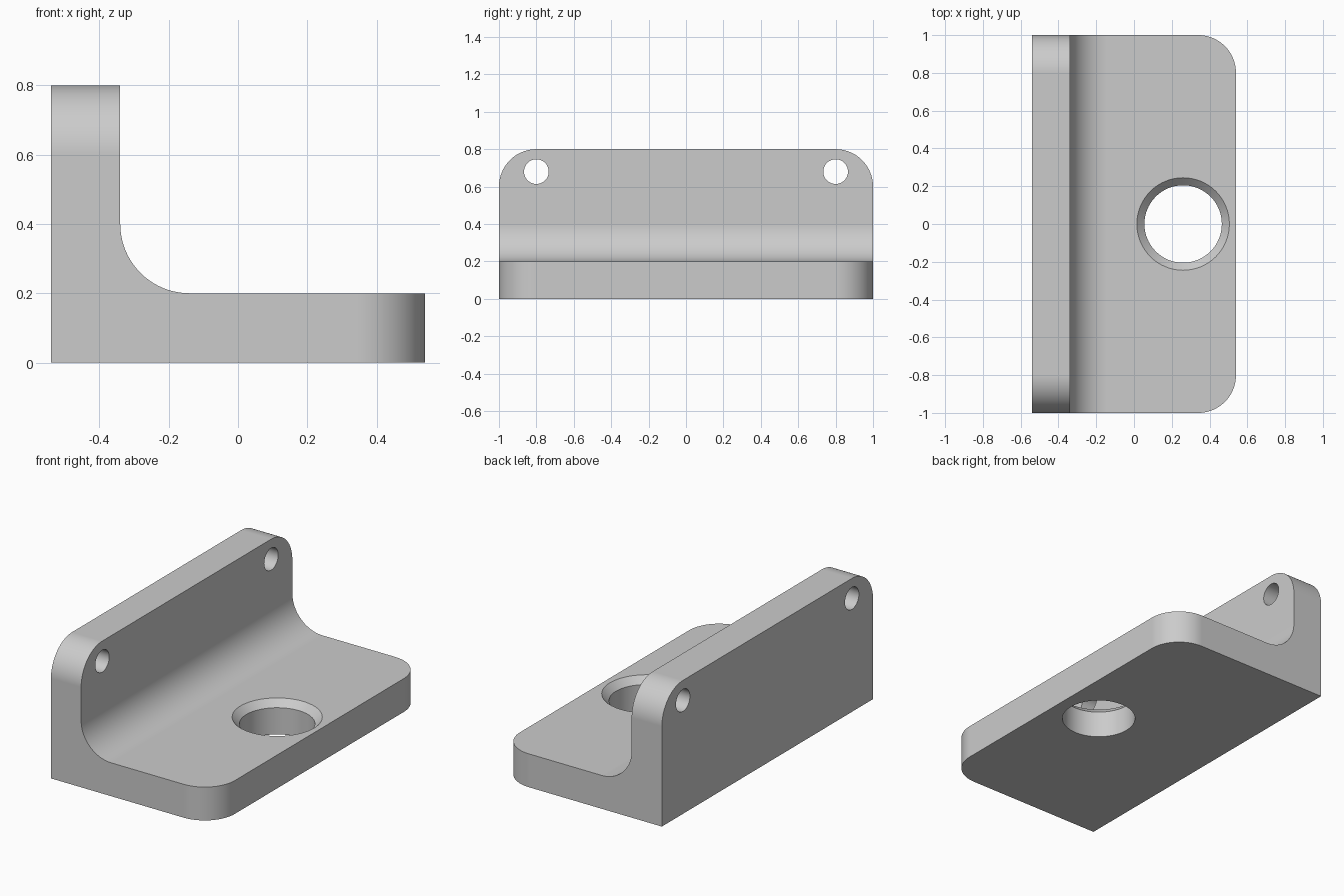
import bpy
import bmesh
import math
from mathutils import Matrix, Vector

cube = bpy.data.objects.get("Cube")
if cube:
    bpy.data.objects.remove(cube, do_unlink=True)

LEFT, RIGHT, HALF_LENGTH = -0.54, 0.54, 1.0
HEIGHT, THICK, RADIUS = 0.8, 0.2, 0.2
INNER = LEFT + THICK

grey = bpy.data.materials.new("plain grey")
grey.use_nodes = True
colour = (0.6, 0.6, 0.6, 1)
grey.diffuse_color = colour
grey.node_tree.nodes["Principled BSDF"].inputs["Base Color"].default_value = colour


def make_object(name, bm):
    bmesh.ops.recalc_face_normals(bm, faces=bm.faces)
    mesh = bpy.data.meshes.new(name)
    bm.to_mesh(mesh)
    bm.free()
    mesh.materials.append(grey)
    obj = bpy.data.objects.new(name, mesh)
    bpy.context.collection.objects.link(obj)
    return obj


def lathe(name, profile, matrix, sides=64):
    """Closed solid turned about local z from (radius, height) pairs."""
    bm = bmesh.new()
    rings = []
    for r, h in profile:
        angles = [math.tau * i / sides for i in range(sides)]
        rings.append([bm.verts.new((r * math.cos(a), r * math.sin(a), h)) for a in angles])
    for low, high in zip(rings, rings[1:]):
        for i in range(sides):
            j = (i + 1) % sides
            bm.faces.new((low[i], low[j], high[j], high[i]))
    bm.faces.new(rings[0])
    bm.faces.new(rings[-1])
    bm.transform(matrix)
    return make_object(name, bm)


# L-shaped section drawn along y
bm = bmesh.new()
section = [(LEFT, 0), (RIGHT, 0), (RIGHT, THICK), (INNER, THICK), (INNER, HEIGHT), (LEFT, HEIGHT)]
face = bm.faces.new([bm.verts.new((x, -HALF_LENGTH, z)) for x, z in section])
extruded = bmesh.ops.extrude_face_region(bm, geom=[face])["geom"]
moved = [v for v in extruded if isinstance(v, bmesh.types.BMVert)]
bmesh.ops.translate(bm, verts=moved, vec=(0, 2 * HALF_LENGTH, 0))
bmesh.ops.recalc_face_normals(bm, faces=bm.faces)


# Round the inner fillet, the upright's top corners and the base's outer corners
def is_rounded(edge):
    mid = (edge.verts[0].co + edge.verts[1].co) / 2
    spots = [Vector((INNER, 0, THICK))]
    for side in (-HALF_LENGTH, HALF_LENGTH):
        spots.append(Vector((LEFT + THICK / 2, side, HEIGHT)))
        spots.append(Vector((RIGHT, side, THICK / 2)))
    return any((mid - s).length < 0.001 for s in spots)


bmesh.ops.bevel(bm, geom=[e for e in bm.edges if is_rounded(e)], offset=RADIUS,
                offset_type='OFFSET', segments=20, profile=0.5, affect='EDGES')
bracket = make_object("angle_bracket", bm)

# Hole cutters: a chamfered bore in the base and two screw holes in the upright
cutters = [lathe("base_bore_cutter", [(0.205, -0.1), (0.205, 0.16), (0.285, 0.24)],
                 Matrix.Translation((0.26, 0, 0)))]
for side in (-1, 1):
    place = Matrix.Translation((LEFT, side * 0.8, 0.68)) @ Matrix.Rotation(math.pi / 2, 4, 'Y')
    cutters.append(lathe("screw_hole_cutter", [(0.066, -0.1), (0.066, THICK + 0.1)], place, 48))

bpy.ops.object.select_all(action='DESELECT')
bpy.context.view_layer.objects.active = bracket
bracket.select_set(True)
for cutter in cutters:
    cutter.hide_render = True
    cut = bracket.modifiers.new("hole", 'BOOLEAN')
    cut.operation = 'DIFFERENCE'
    cut.solver = 'EXACT'
    cut.object = cutter
    bpy.ops.object.modifier_apply(modifier=cut.name)
    bpy.data.objects.remove(cutter, do_unlink=True)

# Smooth rounded faces while keeping edges sharp and flats flat
bpy.ops.object.shade_smooth_by_angle(angle=math.radians(30))
weighted = bracket.modifiers.new("weighted normals", 'WEIGHTED_NORMAL')
weighted.keep_sharp = True
